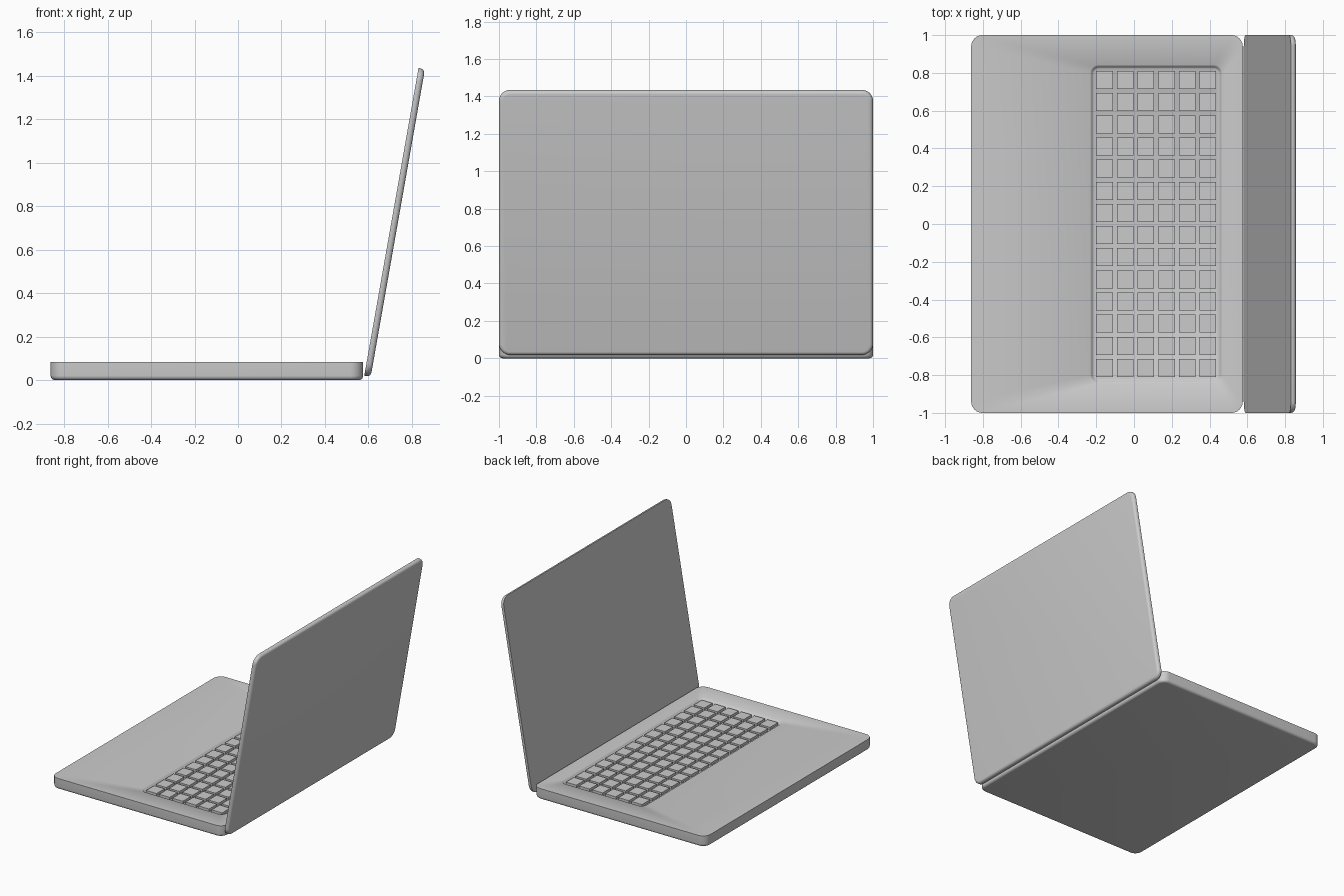
import bpy, bmesh, math
from mathutils import Matrix, Vector

if "Cube" in bpy.data.objects:
    bpy.data.objects.remove(bpy.data.objects["Cube"])


def rounded_rect(x0, x1, y0, y1, r, z, seg=8):
    """Counter-clockwise rounded rectangle with seg+1 points per corner."""
    pts = []
    corners = [(x1 - r, y1 - r), (x0 + r, y1 - r), (x0 + r, y0 + r), (x1 - r, y0 + r)]
    for i, (cx, cy) in enumerate(corners):
        for k in range(seg + 1):
            a = math.pi / 2 * (i + k / seg)
            pts.append((cx + r * math.cos(a), cy + r * math.sin(a), z))
    return pts


def loft(name, loops, matrix=Matrix()):
    """Skin a stack of matching loops and cap both ends."""
    bm = bmesh.new()
    rings = [[bm.verts.new(matrix @ Vector(p)) for p in loop] for loop in loops]
    n = len(rings[0])
    for a, b in zip(rings, rings[1:]):
        for i in range(n):
            j = (i + 1) % n
            bm.faces.new((a[i], a[j], b[j], b[i]))
    bm.faces.new(rings[0][::-1])
    bm.faces.new(rings[-1])
    return finish(name, bm)


def finish(name, bm):
    bmesh.ops.recalc_face_normals(bm, faces=bm.faces)
    mesh = bpy.data.meshes.new(name)
    bm.to_mesh(mesh)
    bm.free()
    obj = bpy.data.objects.new(name, mesh)
    bpy.context.collection.objects.link(obj)
    bpy.ops.object.select_all(action='DESELECT')
    obj.select_set(True)
    bpy.context.view_layer.objects.active = obj
    bpy.ops.object.shade_smooth_by_angle(angle=math.radians(35))
    return obj


def fillet(f, steps=5):
    """(inset, height) pairs of a quarter-round edge of radius f."""
    return [(f - f * math.sin(math.pi / 2 * k / steps), f - f * math.cos(math.pi / 2 * k / steps))
            for k in range(steps + 1)]


# base with rounded underside and a sloped keyboard well
X0, X1, TOP, R = -0.862, 0.576, 0.083, 0.06
loops = [rounded_rect(X0 + d, X1 - d, -1 + d, 1 - d, R - d, z) for d, z in fillet(0.02)]
loops.append(rounded_rect(X0, X1, -1, 1, R, TOP))
WX0, WX1, WY = -0.232, 0.467, 0.842
FLOOR = 0.063
for d, z in [(0, TOP), (0.006, TOP - 0.004), (0.014, FLOOR + 0.003), (0.02, FLOOR)]:
    loops.append(rounded_rect(WX0 + d, WX1 - d, -WY + d, WY - d, 0.045 - d, z))
loft("base", loops)

# leaning screen lid: flat sharp front, rounded back edge
LENGTH, THICK, TILT = 1.437, 0.03, math.radians(10)
s, c = math.sin(TILT), math.cos(TILT)
lean = Matrix(((s, 0, c, 0.581), (0, -1, 0, 0), (c, 0, -s, 0.02), (0, 0, 0, 1)))
loops = [rounded_rect(0, LENGTH, -1, 1, R, 0)]
loops += [rounded_rect(d, LENGTH - d, -1 + d, 1 - d, R - d, THICK - h)
          for d, h in reversed(fillet(0.02))]
loft("screen_lid", loops, lean)

# keyboard: grid of block keys standing in the well
ROWS, COLS, GAP = 6, 14, 0.022
KX0, KX1, KY = -0.2, 0.435, 0.81
px, py = (KX1 - KX0 + GAP) / ROWS, (2 * KY + GAP) / COLS
bm = bmesh.new()
for i in range(ROWS):
    for j in range(COLS):
        x = KX0 + i * px + (px - GAP) / 2
        y = -KY + j * py + (py - GAP) / 2
        size = Matrix.Diagonal((px - GAP, py - GAP, 0.02, 1))
        bmesh.ops.create_cube(bm, size=1, matrix=Matrix.Translation((x, y, FLOOR + 0.008)) @ size)
finish("keys", bm)
